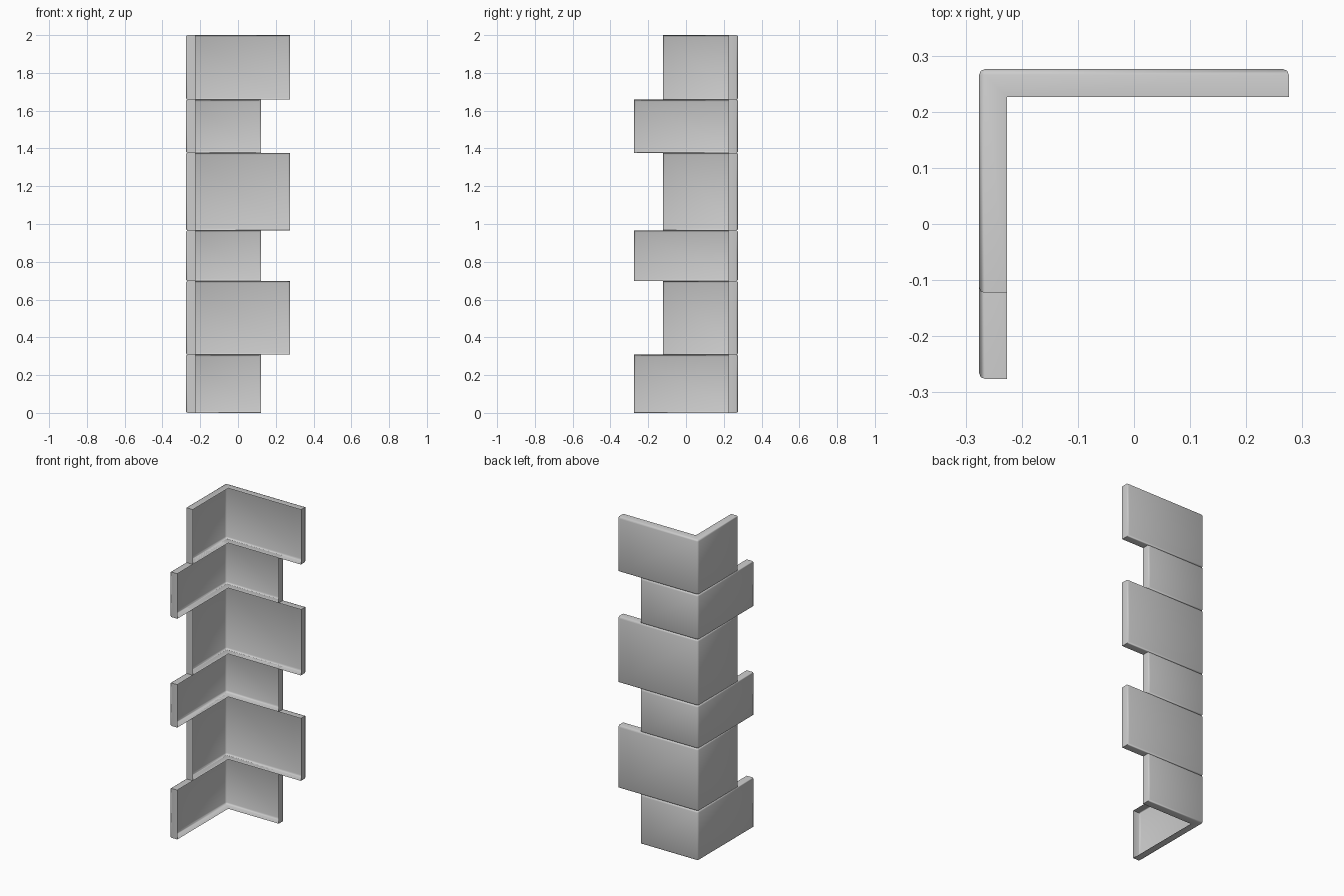
import bpy, bmesh

if "Cube" in bpy.data.objects:
    bpy.data.objects.remove(bpy.data.objects["Cube"])

R = 0.276          # half width of the corner
T = 0.05           # stone thickness
SHORT = 0.123      # end of the short arm
LEVELS = [0, 0.308, 0.698, 0.966, 1.377, 1.658, 2.0]


def on_outside(v):
    return abs(v.co.x + R) < 1e-4 or abs(v.co.y - R) < 1e-4


def corner_stone(name, z0, z1, x_end, y_end):
    # L-shaped profile raised into a block
    profile = [(-R, y_end), (-R + T, y_end), (-R + T, R - T),
               (x_end, R - T), (x_end, R), (-R, R)]
    bm = bmesh.new()
    base = bm.faces.new([bm.verts.new((x, y, z0)) for x, y in profile])
    raised = bmesh.ops.extrude_face_region(bm, geom=[base], use_keep_orig=True)
    top = [g for g in raised["geom"] if isinstance(g, bmesh.types.BMVert)]
    bmesh.ops.translate(bm, vec=(0, 0, z1 - z0), verts=top)
    bmesh.ops.recalc_face_normals(bm, faces=bm.faces)

    # open wall side: remove the two inner faces
    inner = [f for f in bm.faces
             if all(abs(v.co.x + R - T) < 1e-4 for v in f.verts)
             or all(abs(v.co.y - R + T) < 1e-4 for v in f.verts)]
    bmesh.ops.delete(bm, geom=inner, context='FACES')

    # eased edges around the outer faces
    edges = [e for e in bm.edges if all(on_outside(v) for v in e.verts)]
    bmesh.ops.bevel(bm, geom=edges, offset=0.01, segments=2, profile=0.5,
                    affect='EDGES', clamp_overlap=True)

    mesh = bpy.data.meshes.new(name)
    bm.to_mesh(mesh)
    bm.free()
    obj = bpy.data.objects.new(name, mesh)
    bpy.context.collection.objects.link(obj)
    bpy.ops.object.select_all(action='DESELECT')
    obj.select_set(True)
    bpy.context.view_layer.objects.active = obj
    bpy.ops.object.shade_smooth_by_angle(angle=0.9)


# stacked stones with the long arm alternating sides
for i, (z0, z1) in enumerate(zip(LEVELS, LEVELS[1:])):
    if i % 2:
        corner_stone(f"corner_stone_{i + 1}", z0, z1, R, -SHORT)
    else:
        corner_stone(f"corner_stone_{i + 1}", z0, z1, SHORT, -R)
